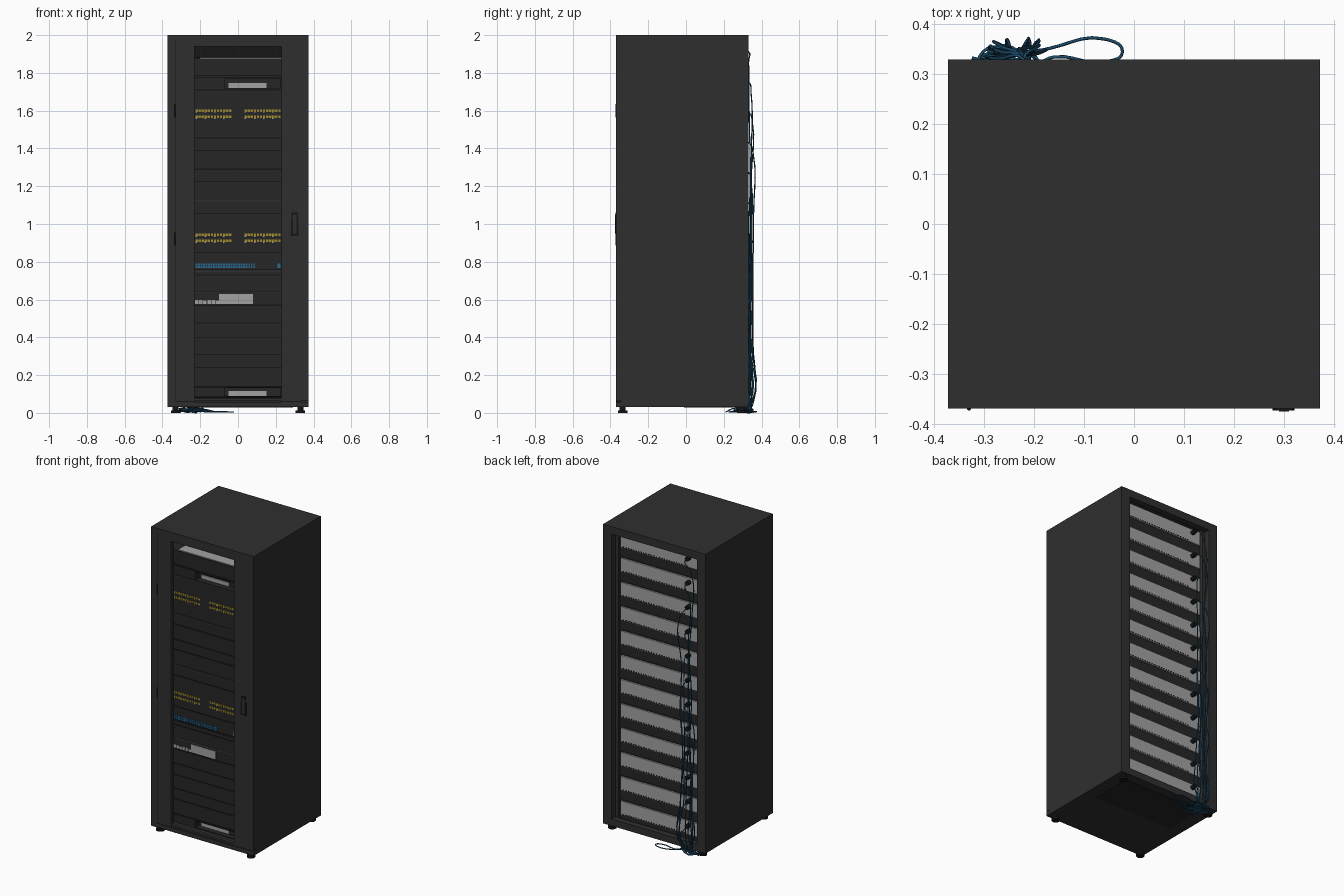
import bpy, bmesh, math, random
from mathutils import Vector, Matrix

if "Cube" in bpy.data.objects:
    bpy.data.objects.remove(bpy.data.objects["Cube"])

random.seed(4)


def mat(name, col):
    m = bpy.data.materials.new(name)
    m.diffuse_color = (*col, 1)
    m.use_nodes = True
    m.node_tree.nodes["Principled BSDF"].inputs["Base Color"].default_value = m.diffuse_color
    return m


BLACK = mat("cabinet charcoal", (0.028, 0.028, 0.028))
DARK = mat("unit black", (0.019, 0.019, 0.019))
TRIM = mat("plastic black", (0.008, 0.008, 0.008))
GREY = mat("light grey metal", (0.36, 0.36, 0.36))
YELLOW = mat("port yellow", (0.36, 0.27, 0.03))
BLUE = mat("port blue", (0.02, 0.14, 0.29))
CABLE = mat("cable blue", (0.012, 0.075, 0.15))


def boxes(name, material, items):
    """One object made of boxes given as (x0, x1, y0, y1, z0, z1)."""
    bm = bmesh.new()
    for x0, x1, y0, y1, z0, z1 in items:
        m = Matrix.Translation(((x0 + x1) / 2, (y0 + y1) / 2, (z0 + z1) / 2))
        bmesh.ops.create_cube(bm, size=1, matrix=m @ Matrix.Diagonal((x1 - x0, y1 - y0, z1 - z0, 1)))
    return finish(name, material, bm)


def finish(name, material, bm):
    me = bpy.data.meshes.new(name)
    bm.to_mesh(me)
    bm.free()
    me.materials.append(material)
    ob = bpy.data.objects.new(name, me)
    bpy.context.collection.objects.link(ob)
    return ob


def cylinders(name, material, items, axis="Z"):
    """One object made of cylinders given as (centre, radius, length)."""
    bm = bmesh.new()
    rot = Matrix.Rotation(math.pi / 2, 4, "X") if axis == "Y" else Matrix()
    for c, r, h in items:
        bmesh.ops.create_cone(bm, cap_ends=True, segments=16, radius1=r, radius2=r, depth=h,
                              matrix=Matrix.Translation(c) @ rot)
    return finish(name, material, bm)


W, F, B = 0.373, -0.37, 0.33       # half width, front, back
Z0, Z1 = 0.03, 2.0

# Cabinet shell
boxes("cabinet_side_walls", BLACK, [(-W, -W + 0.02, -0.345, B, Z0, Z1), (W - 0.02, W, -0.345, B, Z0, Z1)])
boxes("cabinet_top_and_floor", BLACK, [(-W + 0.02, W - 0.02, -0.345, B, Z1 - 0.02, Z1),
                                       (-W + 0.02, W - 0.02, -0.345, B, Z0, Z0 + 0.02)])
boxes("rear_frame", BLACK, [(-W + 0.02, -0.31, 0.29, B, Z0 + 0.02, Z1 - 0.02),
                            (0.31, W - 0.02, 0.29, B, Z0 + 0.02, Z1 - 0.02),
                            (-0.31, 0.31, 0.29, B, 1.95, Z1 - 0.02),
                            (-0.31, 0.31, 0.29, B, Z0 + 0.02, 0.075)])

# Front door with a tall opening, and the fixed hinge post beside it
boxes("hinge_post", BLACK, [(-W, -0.331, F, -0.345, Z0, Z1)])
boxes("front_door", BLACK, [(-0.327, -0.23, F, -0.345, 0.062, 1.97),
                            (0.23, W, F, -0.345, 0.062, 1.97),
                            (-0.23, 0.23, F, -0.345, 1.94, 1.97),
                            (-0.23, 0.23, F, -0.345, 0.062, 0.075)])
boxes("door_header_and_sill", BLACK, [(-0.331, W, F, -0.345, 1.97, Z1),
                                      (-0.331, W, F, -0.345, Z0, 0.058)])
boxes("door_gap_strip", TRIM, [(-0.332, -0.326, F + 0.002, -0.34, 0.055, 1.972),
                               (-0.326, -0.23, F + 0.002, -0.34, 0.056, 0.064),
                               (0.23, 0.33, F + 0.002, -0.34, 0.056, 0.064)])
cylinders("door_hinges", TRIM, [((-0.331, F, z), 0.004, 0.07) for z in (0.92, 1.6)])

# Tapered door handle
bm = bmesh.new()
pts = [(0.278, 0.937), (0.322, 0.937), (0.318, 1.06), (0.284, 1.06)]
face = bm.faces.new([bm.verts.new((x, F - 0.004, z)) for x, z in pts])
ext = bmesh.ops.extrude_face_region(bm, geom=[face])["geom"]
bmesh.ops.translate(bm, vec=(0, 0.006, 0), verts=[v for v in ext if isinstance(v, bmesh.types.BMVert)])
bmesh.ops.recalc_face_normals(bm, faces=bm.faces[:])
finish("door_handle", TRIM, bm)
boxes("handle_grip", BLACK, [(0.291, 0.311, F - 0.006, F - 0.003, 0.95, 1.05)])

# Levelling feet
feet = [(x, y) for x in (-0.33, 0.33) for y in (-0.335, 0.295)]
cylinders("feet", TRIM, [((x, y, 0.006), 0.026, 0.012) for x, y in feet]
          + [((x, y, 0.022), 0.016, 0.024) for x, y in feet])

# Front rack units, separated by thin gaps
UF = -0.343
levels = [0.14, 0.24, 0.31, 0.40, 0.475, 0.57, 0.64, 0.73, 0.76, 0.85, 1.055, 1.125,
          1.225, 1.29, 1.39, 1.455, 1.71]
boxes("front_units", DARK, [(-0.28, 0.28, UF, -0.02, a + 0.003, b - 0.003)
                            for a, b in zip(levels, levels[1:])]
      + [(-0.28, 0.28, UF, -0.02, 1.783, 1.877)])
boxes("front_unit_backing", TRIM, [(-0.28, 0.28, UF + 0.008, -0.03, 0.08, 0.085),
                                   (-0.28, 0.28, UF + 0.006, -0.03, 0.14, 1.71),
                                   (-0.28, 0.28, -0.22, -0.03, 1.88, 1.95)])
boxes("unit_top_plate", GREY, [(-0.2, 0.27, UF + 0.005, -0.22, 1.877, 1.882)])
boxes("unit_lip", BLACK, [(-0.28, 0.28, UF - 0.006, UF, z, z + 0.008)
                          for z in (0.745, 1.12, 1.455, 1.71)])

# Units with an open pocket showing a light panel inside
pocket, light = [], []
for z0, z1 in ((0.083, 0.137), (1.713, 1.777)):
    pocket += [(-0.28, -0.07, UF, -0.02, z0, z1), (0.225, 0.28, UF, -0.02, z0, z1),
               (-0.07, 0.225, UF, -0.02, z1 - 0.006, z1), (-0.07, 0.225, UF, -0.02, z0, z0 + 0.006),
               (-0.07, 0.225, -0.305, -0.02, z0, z1)]
    light.append((-0.05, 0.15, -0.31, -0.304, z0 + 0.007, z0 + 0.033))
boxes("pocket_units", DARK, pocket)
boxes("pocket_light_panels", GREY, light)

# Light metal faceplate and the stepped plate beside it
boxes("metal_faceplates", GREY, [(-0.1, 0.08, UF - 0.003, UF, 0.577, 0.63)]
      + [(-0.228 + i * 0.022, -0.21 + i * 0.022, UF - 0.003, UF, 0.574, 0.598 - 0.004 * (i % 3 == 2))
         for i in range(6)]
      + [(-0.23, 0.23, UF - 0.002, UF, 0.638, 0.641)])

# Patch panels: two rows of ports in two halves each
yellow, grey = [], []
for base in (0.9, 1.557):
    for row in (0, 0.032):
        for x0 in (-0.225, 0.035):
            for i in range(12):
                x, z = x0 + i * 0.0162, base + row
                yellow.append((x, x + 0.012, UF - 0.004, UF, z + 0.005, z + 0.018))
                if i % 3 == 0:
                    grey.append((x, x + 0.008, UF - 0.003, UF, z, z + 0.004))
boxes("patch_ports", YELLOW, yellow)
boxes("patch_labels", GREY, grey)
boxes("network_ports", BLUE, [(-0.225 + i * 0.0133, -0.215 + i * 0.0133, UF - 0.004, UF, z, z + 0.011)
                              for i in range(24) for z in (0.767, 0.781)]
      + [(0.208, 0.225, UF - 0.004, UF, 0.767, 0.79)])

# Rear servers: light plate with vent slots, dark blanks between
tops = [1.943 - 0.16 * k for k in range(12)]
boxes("rear_bodies", DARK, [(-0.29, 0.29, -0.01, 0.27, t - 0.155, t + 0.002) for t in tops])
boxes("rear_light_plates", GREY, [(-0.28, 0.28, 0.26, 0.28, t - 0.09, t) for t in tops])
boxes("rear_vents", TRIM, [(-0.19 + i * 0.0185, -0.18 + i * 0.0185, 0.279, 0.281, t - 0.086, t - 0.08)
                           for t in tops for i in range(25)])
boxes("rear_mount_rails", BLACK, [(s * 0.3 - 0.01, s * 0.3 + 0.01, 0.24, 0.29, 0.05, 1.97) for s in (-1, 1)])
cylinders("power_plugs", TRIM, [((-0.22, 0.293, t - 0.025), 0.014, 0.03) for t in tops], "Y")


# Cables drop from each plug, sag outwards and coil on the floor
def cable(name, pts):
    cu = bpy.data.curves.new(name, "CURVE")
    cu.dimensions = "3D"
    cu.bevel_depth, cu.bevel_resolution, cu.resolution_u = 0.0032, 1, 5
    sp = cu.splines.new("BEZIER")
    sp.bezier_points.add(len(pts) - 1)
    for p, co in zip(sp.bezier_points, pts):
        p.co = co
        p.handle_left_type = p.handle_right_type = "AUTO"
    cu.materials.append(CABLE)
    ob = bpy.data.objects.new(name, cu)
    bpy.context.collection.objects.link(ob)


for k, t in enumerate(tops):
    z = t - 0.025
    side = random.uniform(-0.285, -0.2)
    out = random.uniform(0.333, 0.355)
    pts = [(-0.22, 0.3, z), (-0.222, 0.33, z - 0.005)]
    n = max(1, int(z / 0.3))
    for i in range(n):
        zz = (z - 0.06) * (1 - i / n) + 0.06 * i / n
        pts.append((side + random.uniform(-0.014, 0.014), out + random.uniform(-0.006, 0.008), zz))
    pts.append((side, out, 0.05))
    cx, cy, r = random.uniform(-0.28, -0.19), random.uniform(0.28, 0.32), random.uniform(0.02, 0.045)
    for i in range(5):
        a = k + i * 1.4
        pts.append((cx + r * math.cos(a), cy + r * math.sin(a), 0.006 + 0.003 * (i + k % 3)))
    pts.append((cx + random.uniform(-0.03, 0.12), 0.24 + random.uniform(-0.03, 0.04), 0.005))
    cable(f"power_cable_{k + 1}", pts)
# Long loop that strays sideways on the floor
cable("floor_loop_cable", [(-0.22, 0.34, 0.03), (-0.17, 0.352, 0.012), (-0.06, 0.371, 0.006),
                           (-0.023, 0.345, 0.005), (-0.06, 0.325, 0.005), (-0.16, 0.335, 0.005),
                           (-0.21, 0.315, 0.008), (-0.325, 0.333, 0.006)])
